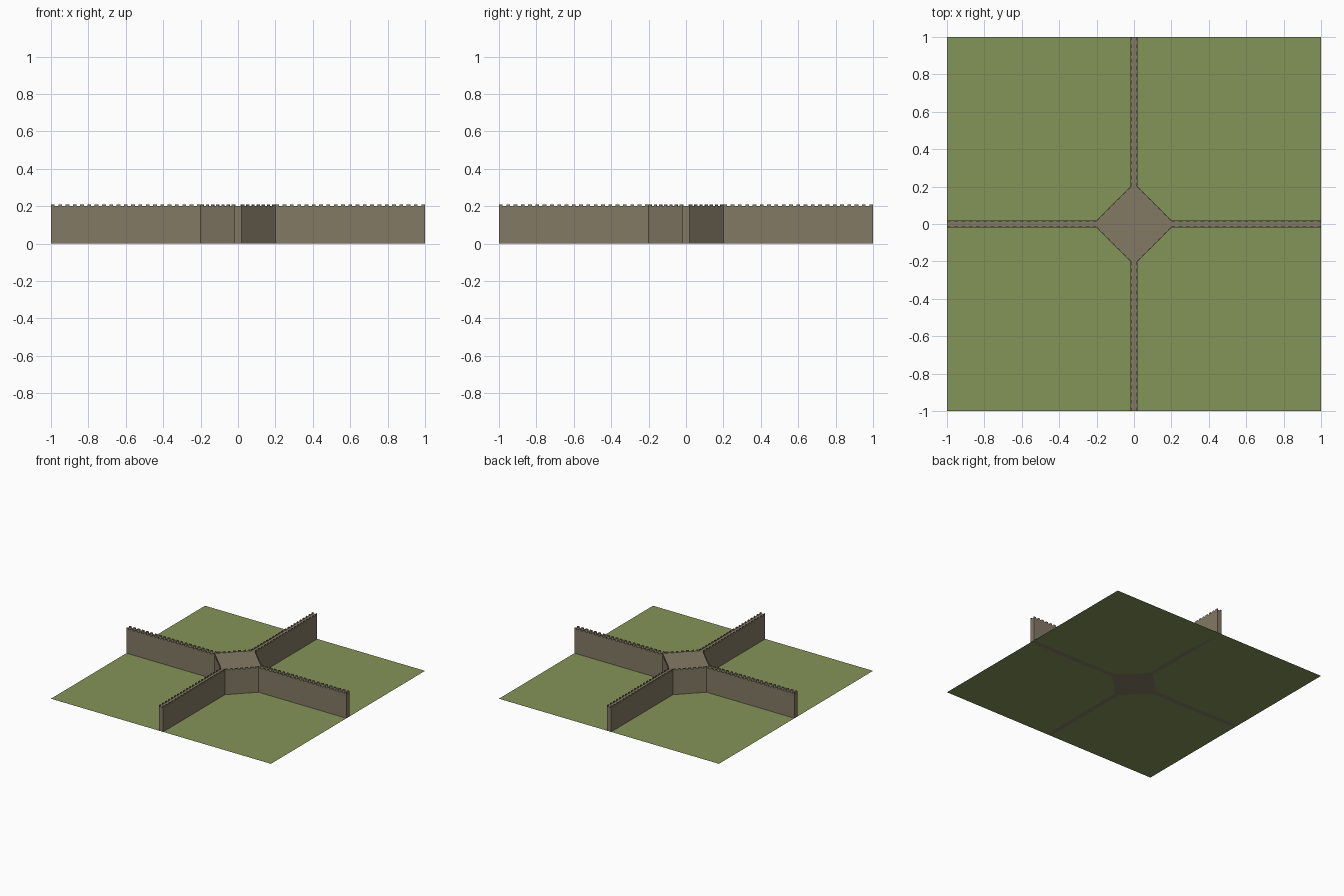
import bpy, bmesh, math
from mathutils import Matrix, Vector

if "Cube" in bpy.data.objects:
    bpy.data.objects.remove(bpy.data.objects["Cube"])


def material(name, rgb):
    # sRGB 0-255 to linear
    lin = [((c / 255 + 0.055) / 1.055) ** 2.4 for c in rgb]
    m = bpy.data.materials.new(name)
    m.diffuse_color = (*lin, 1)
    m.use_nodes = True
    m.node_tree.nodes["Principled BSDF"].inputs["Base Color"].default_value = m.diffuse_color
    return m


GRASS = material("grass green", (132, 147, 89))
STONE = material("stone brown", (132, 122, 101))
H, T, R = 0.20, 0.02, 0.20            # wall height, half thickness, tower reach
MH, MW, MT = 0.01, 0.02, 0.006        # merlon height, width, thickness


def finish(name, bm, mat):
    mesh = bpy.data.meshes.new(name)
    bm.to_mesh(mesh)
    bm.free()
    mesh.materials.append(mat)
    ob = bpy.data.objects.new(name, mesh)
    bpy.context.collection.objects.link(ob)
    return ob


def merlons(bm, a, b, pitch=0.04):
    """Row of merlons just inside the edge a-b (inside lies to the left)."""
    a, b = Vector(a), Vector(b)
    d = b - a
    n = max(1, round((d.length - MW) / pitch))
    step = (d.length - MW) / n
    u = d.normalized()
    left = Vector((-u.y, u.x))
    rot = Matrix.Rotation(math.atan2(u.y, u.x), 4, 'Z')
    for i in range(n + 1):
        p = a + u * (MW / 2 + i * step) + left * (MT / 2)
        m = Matrix.Translation((p.x, p.y, H + MH / 2)) @ rot @ Matrix.Diagonal((MW, MT, MH, 1))
        bmesh.ops.create_cube(bm, size=1, matrix=m)


# Ground sheet
bm = bmesh.new()
bmesh.ops.create_grid(bm, x_segments=1, y_segments=1, size=1)
finish("grass_ground", bm, GRASS)

# Cross-shaped wall with a diamond tower, one outline extruded upwards
quarter = [(1, -T), (1, T), (R, T)]
outline = []
for k in range(4):
    r = Matrix.Rotation(k * math.pi / 2, 2)
    outline += [r @ Vector(p) for p in quarter + [(T, R)]]
bm = bmesh.new()
base = bm.faces.new([bm.verts.new((p.x, p.y, 0)) for p in outline])
top = bmesh.ops.extrude_face_region(bm, geom=[base])
bmesh.ops.translate(bm, vec=(0, 0, H),
                    verts=[v for v in top["geom"] if isinstance(v, bmesh.types.BMVert)])
bmesh.ops.recalc_face_normals(bm, faces=bm.faces)
finish("wall_and_tower", bm, STONE)

# Battlements along every long edge (arm ends stay open)
bm = bmesh.new()
count = len(outline)
for i in range(count):
    if i % 4:
        merlons(bm, outline[i], outline[(i + 1) % count])
finish("battlements", bm, STONE)
